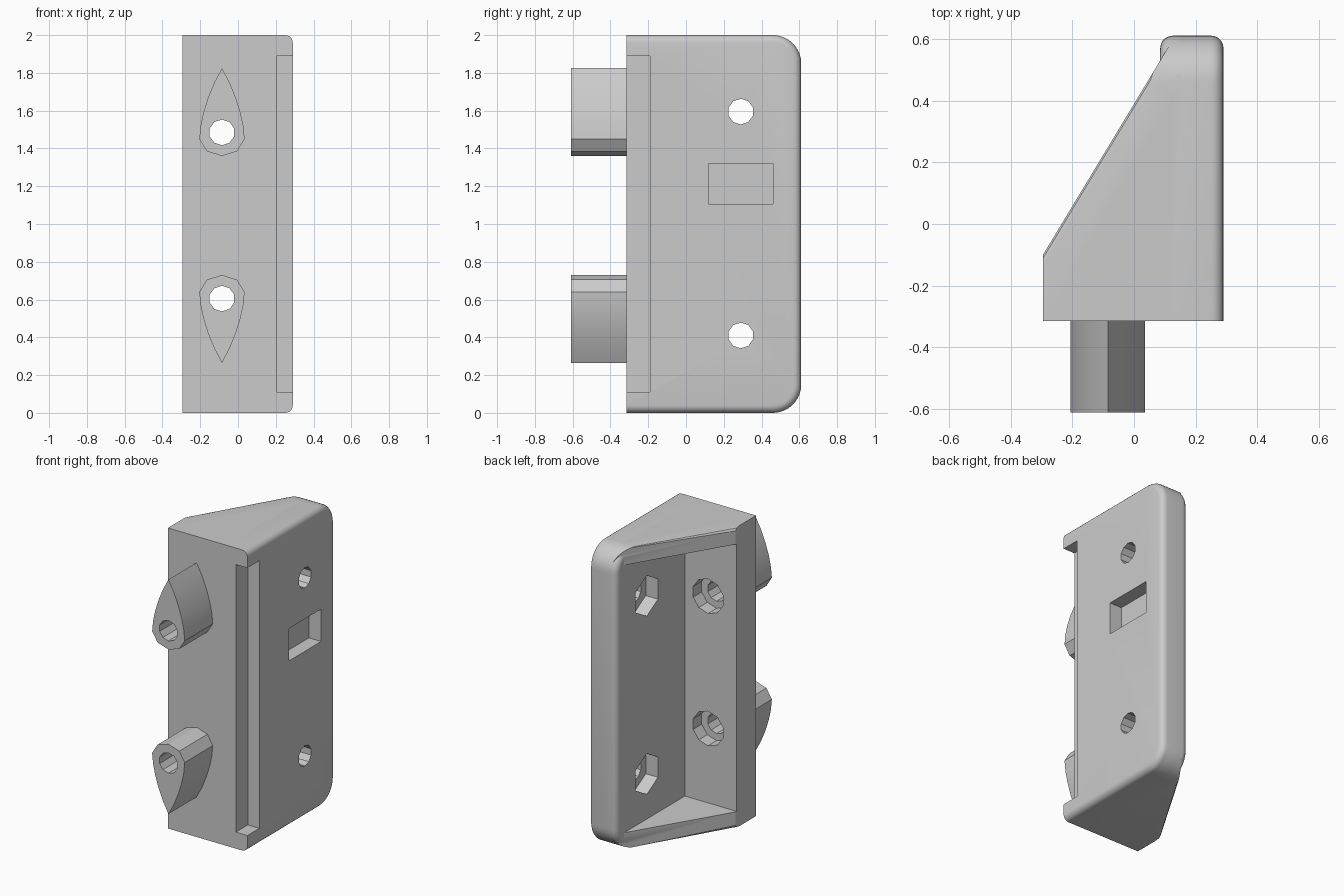
import bpy, bmesh
from math import sin, cos, pi, radians
from mathutils import Vector

cube = bpy.data.objects.get("Cube")
if cube:
    bpy.data.objects.remove(cube, do_unlink=True)

grey = bpy.data.materials.new("plain_grey")
grey.use_nodes = True
grey.diffuse_color = (0.6, 0.6, 0.6, 1)
grey.node_tree.nodes["Principled BSDF"].inputs["Base Color"].default_value = (0.6, 0.6, 0.6, 1)

LEFT, RIGHT, FRONT, BACK, HEIGHT = 0.29, -0.295, -0.315, 0.61, 2.0
WALL = 0.11                      # top and bottom wall thickness
LIP_X, LIP_Y, SLOPE_Y = 0.085, 0.53, -0.10


def prism(name, pts, axis, lo, hi, shape=None):
    """Extrude a 2D outline along an axis; shape may edit the bmesh."""
    place = {"x": lambda a, b, t: (t, a, b),
             "y": lambda a, b, t: (a, t, b),
             "z": lambda a, b, t: (a, b, t)}[axis]
    bm = bmesh.new()
    low = [bm.verts.new(place(a, b, lo)) for a, b in pts]
    high = [bm.verts.new(place(a, b, hi)) for a, b in pts]
    bm.faces.new(low)
    bm.faces.new(high)
    for i in range(len(pts)):
        j = (i + 1) % len(pts)
        bm.faces.new((low[i], low[j], high[j], high[i]))
    bmesh.ops.recalc_face_normals(bm, faces=bm.faces)
    if shape:
        shape(bm)
        bmesh.ops.recalc_face_normals(bm, faces=bm.faces)
    mesh = bpy.data.meshes.new(name)
    bm.to_mesh(mesh)
    bm.free()
    mesh.materials.append(grey)
    obj = bpy.data.objects.new(name, mesh)
    bpy.context.collection.objects.link(obj)
    return obj


def ngon(a, b, r, sides, turn=0.0):
    return [(a + r * cos(turn + 2 * pi * i / sides), b + r * sin(turn + 2 * pi * i / sides))
            for i in range(sides)]


def rect(a0, a1, b0, b1):
    return [(a0, b0), (a1, b0), (a1, b1), (a0, b1)]


def combine(target, tool, operation="DIFFERENCE"):
    """Apply a boolean and remove the tool object."""
    mod = target.modifiers.new("cut", "BOOLEAN")
    mod.operation, mod.solver, mod.object = operation, "EXACT", tool
    bpy.context.view_layer.objects.active = target
    bpy.ops.object.modifier_apply(modifier=mod.name)
    bpy.data.objects.remove(tool, do_unlink=True)


# Side outline with rounded back corners
R = 0.15
outline = [(FRONT, HEIGHT), (FRONT, 0)]
for start, z in ((-pi / 2, R), (0, HEIGHT - R)):
    for i in range(9):
        t = start + i * pi / 16
        outline.append((BACK - R + R * cos(t), z + R * sin(t)))


def round_rims(bm):
    rim = [e for e in bm.edges
           if abs(e.verts[0].co.x - e.verts[1].co.x) < 1e-5
           and min(v.co.y for v in e.verts) < max(v.co.y for v in e.verts) + 1e-6
           and max(v.co.y for v in e.verts) > FRONT + 0.01]
    bmesh.ops.bevel(bm, geom=rim, offset=0.04, segments=5, profile=0.5, affect="EDGES")


def slope_cut(bm):
    point = Vector((LIP_X, LIP_Y, 0))
    along = point - Vector((RIGHT, SLOPE_Y, 0))
    normal = Vector((-along.y, along.x, 0)).normalized()
    cut = bmesh.ops.bisect_plane(bm, geom=bm.verts[:] + bm.edges[:] + bm.faces[:],
                                 plane_co=point, plane_no=normal, clear_outer=True)
    rim = [g for g in cut["geom_cut"] if isinstance(g, bmesh.types.BMEdge)]
    bmesh.ops.holes_fill(bm, edges=rim, sides=0)
    # Ease the sloping top and bottom edges
    ends = [e for e in rim if e.is_valid and e.calc_length() > 0.3
            and abs(e.verts[0].co.z - e.verts[1].co.z) < 1e-5]
    bmesh.ops.bevel(bm, geom=ends, offset=0.02, segments=2, profile=0.5, affect="EDGES")


# Body: rounded mounting plate joined to a sloped wedge
body = prism("bracket_body", outline, "x", LIP_X, LEFT, round_rims)
combine(body, prism("wedge", outline, "x", RIGHT, 0.15, slope_cut), "UNION")

# Triangular cavity open on the slope
cavity_y = SLOPE_Y - 0.01
cavity = [(LIP_X, cavity_y), (LIP_X, LIP_Y), (0.0, 0.582), (-0.38, -0.048), (-0.38, cavity_y)]
combine(body, prism("cavity", cavity, "z", WALL, HEIGHT - WALL))

# Rebate along the front corner, and the shallow pocket
combine(body, prism("rebate", rect(0.205, 0.4, -0.4, -0.19), "z", WALL, HEIGHT - WALL))
combine(body, prism("pocket", rect(0.12, 0.46, 1.105, 1.32), "x", 0.20, 0.4))

# Side screw holes with hexagonal nut recesses
for z in (0.41, 1.595):
    combine(body, prism("side_hole", ngon(0.29, z, 0.068, 10, pi / 10), "x", 0, 0.4))
    combine(body, prism("nut_recess", ngon(0.29, z, 0.135, 6, pi / 2), "x", 0.04, 0.175))

# Teardrop pegs, with screw holes running through the front wall
PEG_X = -0.085
half = [(0.12, 1.45), (0.113, 1.52), (0.098, 1.59), (0.073, 1.67), (0.04, 1.75)]
teardrop = ([(0, 1.36), (0.08, 1.385)] + half + [(0, 1.825)]
            + [(-x, z) for x, z in reversed(half)] + [(-0.08, 1.385)])
parts = [body]
for name, flip in (("upper_peg", False), ("lower_peg", True)):
    def level(z):
        return 2.09 - z if flip else z
    peg = prism(name, [(PEG_X + x, level(z)) for x, z in teardrop], "y", -0.61, FRONT)
    hole = ngon(PEG_X, level(1.485), 0.068, 10, pi / 10)
    for part in (peg, body):
        combine(part, prism("peg_hole", hole, "y", -0.7, 0.0))
    recess = ngon(PEG_X, level(1.485), 0.115, 10, pi / 10)
    combine(body, prism("head_recess", recess, "y", -0.2, -0.05))
    parts.append(peg)

# Smooth the rounded rims, keep the facets sharp
for part in parts:
    bpy.ops.object.select_all(action="DESELECT")
    part.select_set(True)
    bpy.context.view_layer.objects.active = part
    bpy.ops.object.shade_smooth_by_angle(angle=radians(30))
